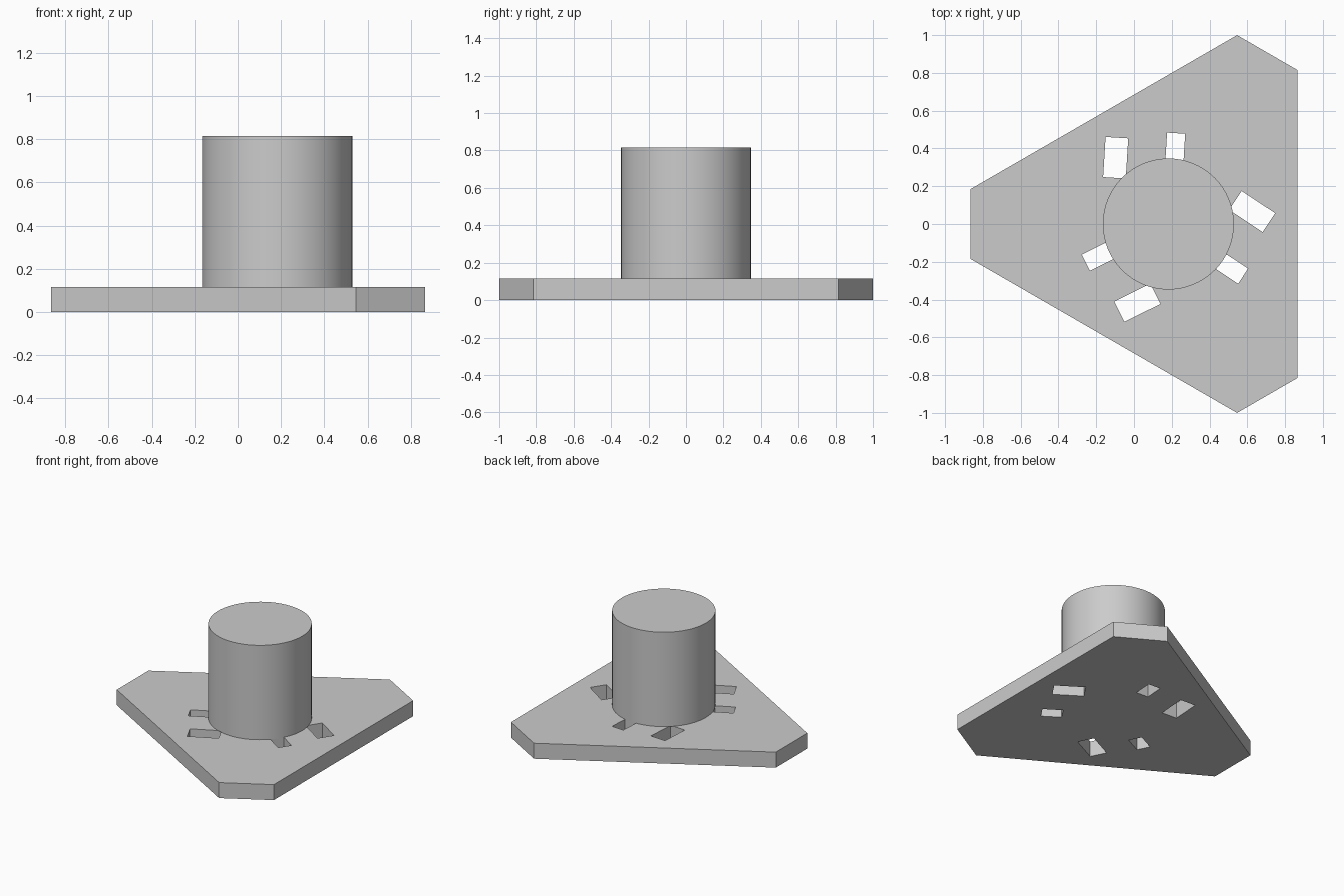
import bpy
import bmesh
from math import cos, sin, radians
from mathutils import Matrix, Vector

cube = bpy.data.objects.get("Cube")
if cube:
    bpy.data.objects.remove(cube, do_unlink=True)

CENTRE = Vector((0.182, 0, 0))   # axis of threefold symmetry
PLATE_RADIUS = 1.064
PLATE_HEIGHT = 0.115
POST_RADIUS = 0.347
POST_TOP = 0.815
SLOT_TILT = radians(-3.5)

grey = bpy.data.materials.new("plain_grey")
grey.use_nodes = True
grey.diffuse_color = (0.6, 0.6, 0.6, 1)
grey.node_tree.nodes["Principled BSDF"].inputs["Base Color"].default_value = grey.diffuse_color


def slot_outline(x, y, width, length, turn):
    """Rectangle placed near the post, turned around the symmetry axis."""
    place = (Matrix.Rotation(turn, 4, 'Z') @ Matrix.Translation((x, y, 0))
             @ Matrix.Rotation(SLOT_TILT, 4, 'Z'))
    corners = ((-1, -1), (1, -1), (1, 1), (-1, 1))
    return [place @ Vector((sx * width / 2, sy * length / 2, 0)) for sx, sy in corners]


# Plate outline: triangle with clipped corners, and two slots per side
turns = [radians(a) for a in (0, 120, 240)]
outline = []
slots = []
for turn in turns:
    for angle in (radians(50), radians(70)):
        outline.append(Vector((cos(turn + angle), sin(turn + angle), 0)) * PLATE_RADIUS)
    slots.append(slot_outline(-0.279, 0.351, 0.12, 0.213, turn))
    slots.append(slot_outline(0.037, 0.411, 0.096, 0.14, turn))

# Filled flat curve extruded into a solid slab
curve = bpy.data.curves.new("base_plate_profile", 'CURVE')
curve.dimensions = '2D'
curve.fill_mode = 'BOTH'
curve.extrude = PLATE_HEIGHT / 2
for loop in [outline] + slots:
    spline = curve.splines.new('POLY')
    spline.points.add(len(loop) - 1)
    for point, co in zip(spline.points, loop):
        point.co = (co.x, co.y, 0, 1)
    spline.use_cyclic_u = True
profile = bpy.data.objects.new("base_plate_profile", curve)
bpy.context.collection.objects.link(profile)
graph = bpy.context.evaluated_depsgraph_get()
mesh = bpy.data.meshes.new_from_object(profile.evaluated_get(graph))
bpy.data.objects.remove(profile, do_unlink=True)

bm = bmesh.new()
bm.from_mesh(mesh)
bmesh.ops.remove_doubles(bm, verts=bm.verts, dist=0.0001)
bmesh.ops.recalc_face_normals(bm, faces=bm.faces)
for face in bm.faces:
    face.smooth = False
bm.to_mesh(mesh)
bm.free()
mesh.materials.clear()
mesh.materials.append(grey)
plate = bpy.data.objects.new("base_plate", mesh)
plate.location = CENTRE + Vector((0, 0, PLATE_HEIGHT / 2))
bpy.context.collection.objects.link(plate)

# Round post standing on the plate
bpy.ops.mesh.primitive_cylinder_add(
    vertices=64, radius=POST_RADIUS, depth=POST_TOP - PLATE_HEIGHT,
    location=CENTRE + Vector((0, 0, (POST_TOP + PLATE_HEIGHT) / 2)))
post = bpy.context.object
post.name = "round_post"
post.data.materials.append(grey)
bpy.ops.object.shade_smooth_by_angle(angle=radians(30))
